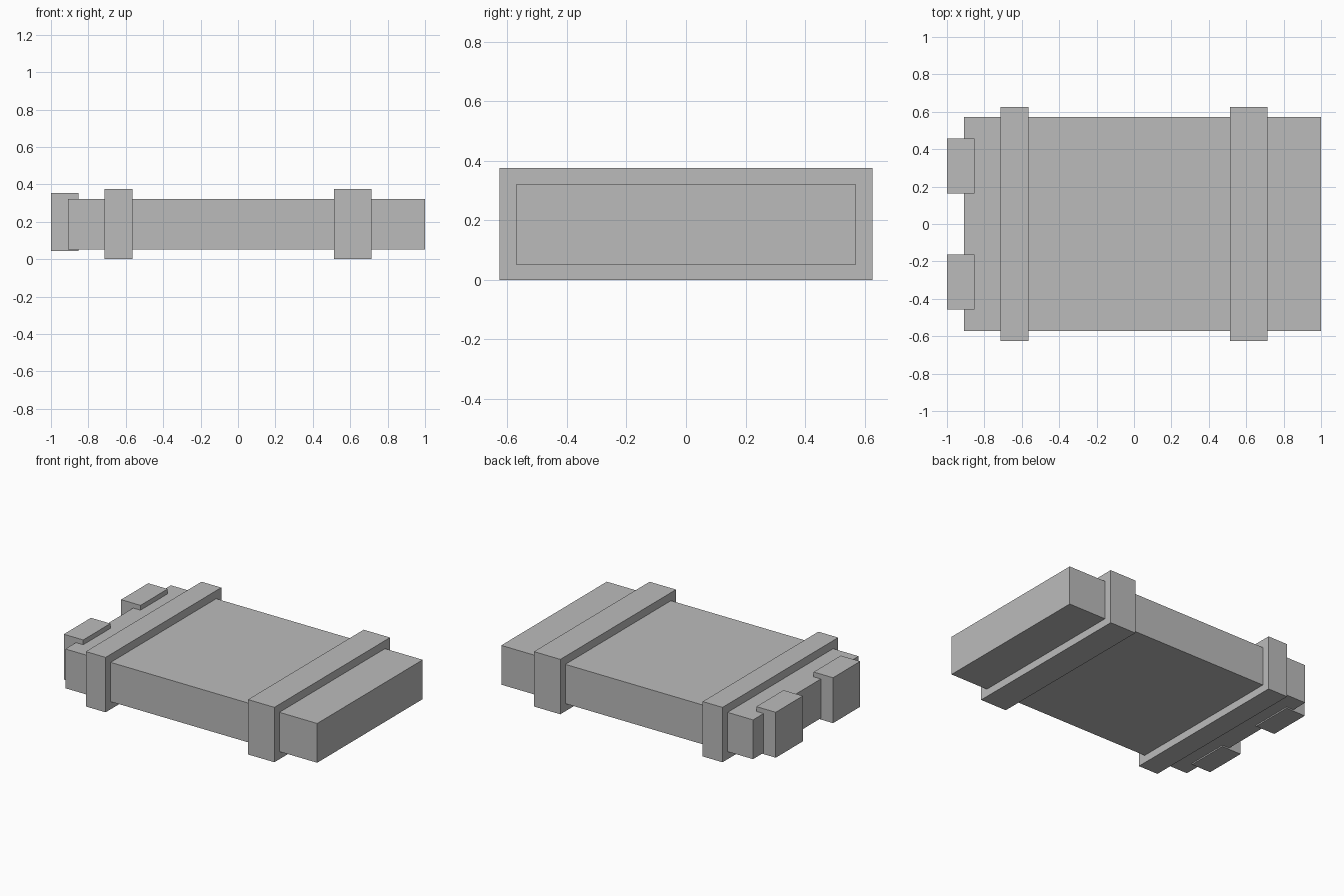
import bpy

cube = bpy.data.objects.get("Cube")
if cube:
    bpy.data.objects.remove(cube, do_unlink=True)

grey = bpy.data.materials.new("plain_grey")
grey.use_nodes = True
colour = (0.5, 0.5, 0.5, 1)
grey.diffuse_color = colour
grey.node_tree.nodes["Principled BSDF"].inputs["Base Color"].default_value = colour


def box(name, x, y, z):
    """Flat-sided box spanning the given (low, high) ranges."""
    spans = (x, y, z)
    bpy.ops.mesh.primitive_cube_add(size=1, location=[(a + b) / 2 for a, b in spans])
    obj = bpy.context.object
    obj.name = obj.data.name = name
    obj.scale = [b - a for a, b in spans]
    bpy.ops.object.transform_apply(location=False, rotation=False, scale=True)
    obj.data.materials.append(grey)
    return obj


# Main case
box("case_body", (-0.908, 1.0), (-0.571, 0.571), (0.052, 0.321))

# Raised bands around the case
box("narrow_band", (-0.715, -0.565), (-0.626, 0.626), (0, 0.376))
box("wide_band", (0.514, 0.714), (-0.626, 0.626), (0, 0.376))

# Pair of latches gripping the end
for name, side in (("front_latch", -1), ("back_latch", 1)):
    y = sorted((side * 0.163, side * 0.457))
    box(name, (-1.0, -0.853), y, (0.043, 0.354))
